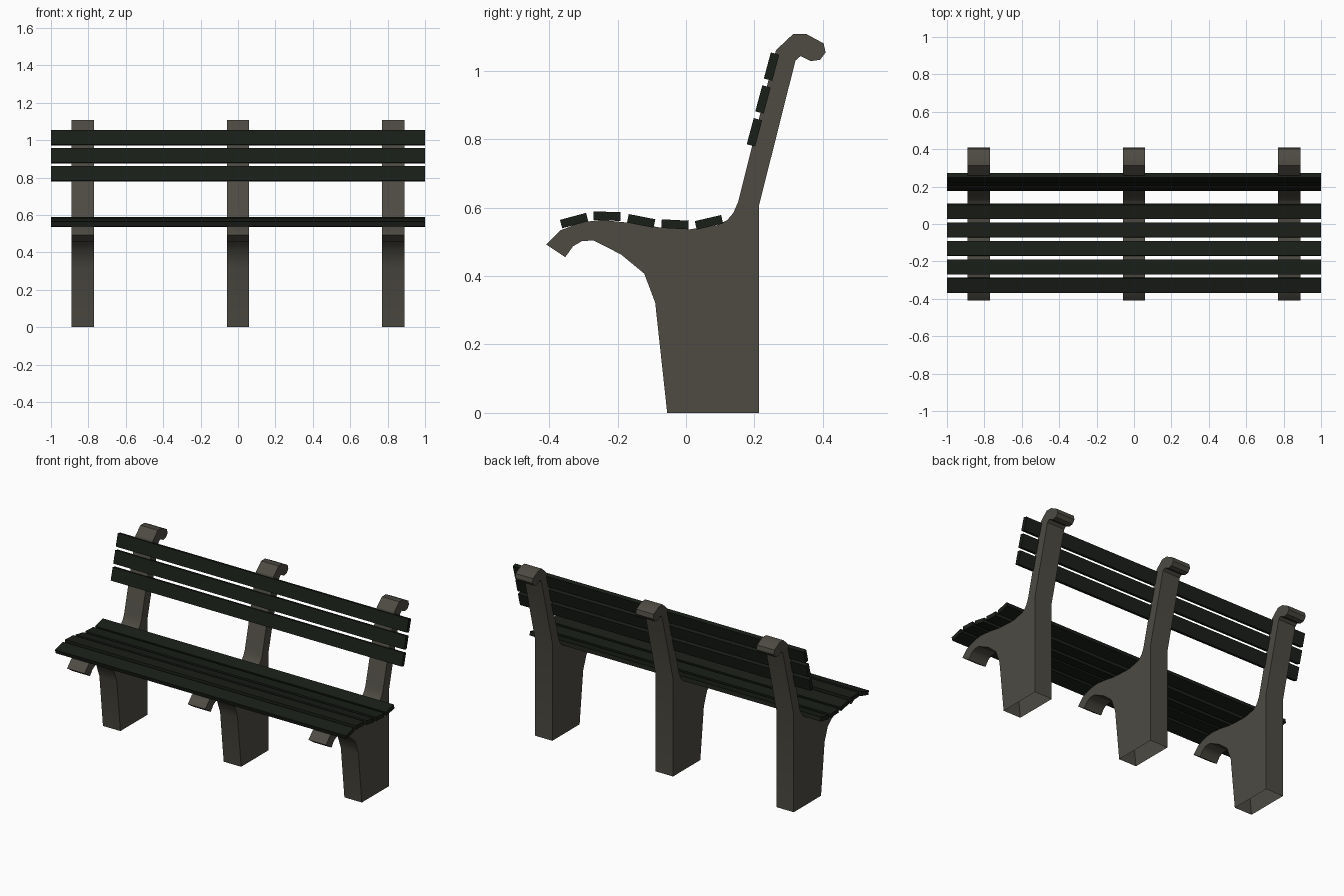
import bpy, bmesh
from math import radians, sin, cos

if "Cube" in bpy.data.objects:
    bpy.data.objects.remove(bpy.data.objects["Cube"])


def material(name, color):
    m = bpy.data.materials.new(name)
    m.diffuse_color = (*color, 1)
    m.use_nodes = True
    m.node_tree.nodes["Principled BSDF"].inputs["Base Color"].default_value = m.diffuse_color
    return m


CONCRETE = material("concrete", (0.075, 0.070, 0.055))
WOOD = material("dark_wood", (0.010, 0.013, 0.009))


def extrude_x(name, profile, x0, x1, mat, open_bottom=False, smooth=False):
    """Extrude a (y, z) outline along x."""
    bm = bmesh.new()
    cap = bm.faces.new([bm.verts.new((x0, y, z)) for y, z in profile])
    ext = bmesh.ops.extrude_face_region(bm, geom=[cap], use_keep_orig=True)
    moved = [v for v in ext["geom"] if isinstance(v, bmesh.types.BMVert)]
    bmesh.ops.translate(bm, verts=moved, vec=(x1 - x0, 0, 0))
    bmesh.ops.recalc_face_normals(bm, faces=bm.faces)
    if open_bottom:
        base = [f for f in bm.faces if all(v.co.z < 1e-4 for v in f.verts)]
        bmesh.ops.delete(bm, geom=base, context="FACES_ONLY")
    me = bpy.data.meshes.new(name)
    bm.to_mesh(me)
    bm.free()
    me.materials.append(mat)
    ob = bpy.data.objects.new(name, me)
    bpy.context.collection.objects.link(ob)
    if smooth:
        bpy.ops.object.select_all(action="DESELECT")
        ob.select_set(True)
        bpy.context.view_layer.objects.active = ob
        bpy.ops.object.shade_smooth_by_angle(angle=radians(30))
    return ob


# Support outline: leg, back post with scroll, seat curve, front lip, underside
support = [
    (-0.055, 0), (0.213, 0), (0.213, 0.605),
    (0.320, 1.030), (0.335, 1.043), (0.365, 1.028), (0.392, 1.032),
    (0.408, 1.053), (0.402, 1.080), (0.352, 1.107), (0.313, 1.107),
    (0.263, 1.060), (0.152, 0.615), (0.138, 0.584), (0.120, 0.563),
    (0.090, 0.548), (0.008, 0.536), (-0.070, 0.541), (-0.170, 0.556),
    (-0.250, 0.564), (-0.310, 0.556), (-0.368, 0.533), (-0.408, 0.492),
    (-0.353, 0.455), (-0.330, 0.487), (-0.304, 0.502), (-0.270, 0.504),
    (-0.190, 0.463), (-0.122, 0.407), (-0.090, 0.322),
]
for side, x in (("left", -0.83), ("middle", 0), ("right", 0.83)):
    extrude_x(f"support_{side}", support, x - 0.06, x + 0.06, CONCRETE,
              open_bottom=True, smooth=True)


def slat(name, y, z, tilt):
    """Full-length board whose width direction is tilted up from +y."""
    c, s = cos(radians(tilt)), sin(radians(tilt))
    w, t = 0.0395, 0.0127
    box = [(-w, -t), (w, -t), (w, t), (-w, t)]
    extrude_x(name, [(y + a * c - b * s, z + a * s + b * c) for a, b in box],
              -1, 1, WOOD)


# Seat slats follow the seat curve
for i, (y, z, tilt) in enumerate([(-0.327, 0.562, 15), (-0.231, 0.575, -2),
                                  (-0.131, 0.561, -11), (-0.032, 0.551, -3),
                                  (0.067, 0.557, 13)]):
    slat(f"seat_slat_{i + 1}", y, z, tilt)

# Back slats lean with the posts
for i in range(3):
    slat(f"back_slat_{i + 1}", 0.200 + 0.025 * i, 0.820 + 0.096 * i, 75)
